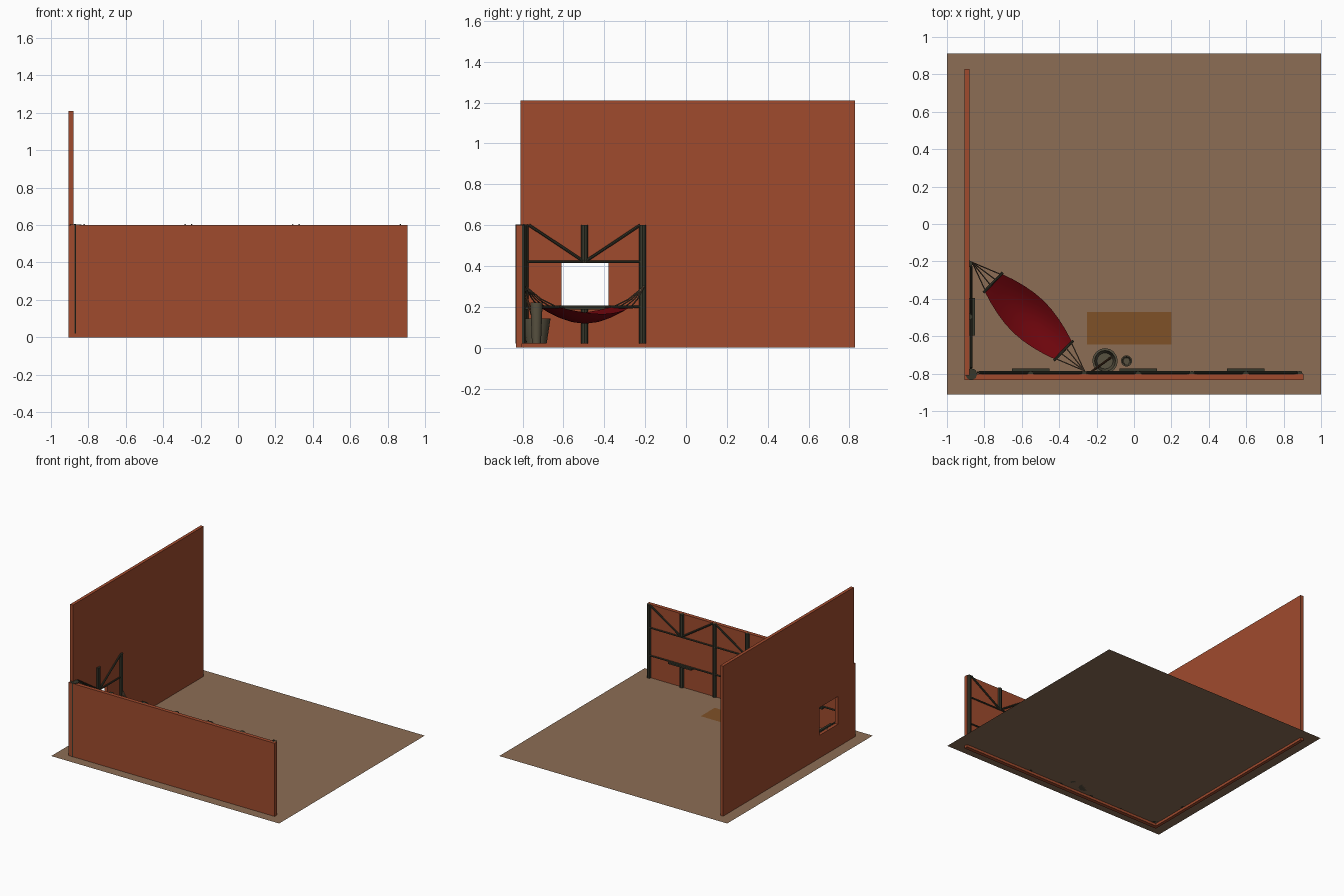
import bpy, bmesh, math
from mathutils import Vector

cube = bpy.data.objects.get("Cube")
if cube:
    bpy.data.objects.remove(cube, do_unlink=True)


def material(name, r, g, b):
    """Make a flat material from 0-255 display values."""
    col = [(c / 255) ** 2.2 for c in (r, g, b)] + [1]
    m = bpy.data.materials.new(name)
    m.use_nodes = True
    m.diffuse_color = col
    m.node_tree.nodes["Principled BSDF"].inputs["Base Color"].default_value = col
    return m


CLAY = material("clay red", 158, 76, 49)
EARTH = material("earth brown", 139, 109, 85)
STRAW = material("straw brown", 126, 82, 44)
CLOTH = material("dark red cloth", 108, 13, 20)
TIMBER = material("dark timber", 58, 58, 47)
POT = material("grey clay", 88, 82, 66)
ROPE = material("rope brown", 98, 80, 64)
STICK = material("stick brown", 92, 62, 42)


def finish(name, bm, mat):
    mesh = bpy.data.meshes.new(name)
    bm.to_mesh(mesh)
    bm.free()
    mesh.materials.append(mat)
    ob = bpy.data.objects.new(name, mesh)
    bpy.context.collection.objects.link(ob)
    return ob


def box(name, lo, hi, mat):
    lo, hi = Vector(lo), Vector(hi)
    bm = bmesh.new()
    bmesh.ops.create_cube(bm, size=1)
    for v in bm.verts:
        v.co = (lo + hi) / 2 + v.co * (hi - lo)
    return finish(name, bm, mat)


def sheet(name, x0, x1, y0, y1, z, mat):
    bm = bmesh.new()
    bm.faces.new([bm.verts.new(p) for p in
                  ((x0, y0, z), (x1, y0, z), (x1, y1, z), (x0, y1, z))])
    return finish(name, bm, mat)


def rod(name, a, b, r, mat, sides=8):
    """Straight pole between two points."""
    a, b = Vector(a), Vector(b)
    bm = bmesh.new()
    bmesh.ops.create_cone(bm, cap_ends=True, segments=sides, radius1=r,
                          radius2=r, depth=(b - a).length)
    turn = (b - a).to_track_quat('Z', 'Y')
    for v in bm.verts:
        v.co = (a + b) / 2 + turn @ v.co
    return finish(name, bm, mat)


def lathe(name, x, y, profile, mat, sides=16):
    """Turn a radius/height profile around a vertical axis."""
    bm = bmesh.new()
    rings = []
    for r, z in profile:
        rings.append([bm.verts.new((x + r * math.cos(math.tau * i / sides),
                                    y + r * math.sin(math.tau * i / sides), z))
                      for i in range(sides)])
    for low, high in zip(rings, rings[1:]):
        for i in range(sides):
            j = (i + 1) % sides
            bm.faces.new((low[i], low[j], high[j], high[i]))
    bm.faces.new(rings[0][::-1])
    bm.faces.new(rings[-1])
    return finish(name, bm, mat)


GROUND, TOP, SILL, LINTEL = 0.02, 0.6, 0.2, 0.42

# Ground and mat
sheet("ground", -1, 1, -0.912, 0.912, GROUND, EARTH)
sheet("floor_mat", -0.25, 0.2, -0.645, -0.47, GROUND + 0.002, STRAW)

# Low front wall
box("front_wall", (-0.905, -0.833, 0), (0.905, -0.803, TOP), CLAY)

# Tall side wall with a window opening
ys, zs = (-0.81, -0.61, -0.38, 0.828), (0, SILL, LINTEL, 1.21)
bm = bmesh.new()
grid = [[bm.verts.new((-0.893, y, z)) for z in zs] for y in ys]
for i in range(3):
    for j in range(3):
        if (i, j) != (1, 1):
            bm.faces.new((grid[i][j], grid[i + 1][j], grid[i + 1][j + 1], grid[i][j + 1]))
side_wall = finish("side_wall", bm, CLAY)
solid = side_wall.modifiers.new("thickness", 'SOLIDIFY')
solid.thickness = 0.025
solid.offset = 0


def bay(name, a, b, inward):
    """One timber bay between two posts: rails, braces, king post, sill prop."""
    a, b, inward = Vector(a), Vector(b), Vector(inward)
    mid = (a + b) / 2
    along = (b - a).normalized()

    def at(p, z):
        return (p.x, p.y, z)

    rod(name + "_post", at(b, GROUND), at(b, TOP), 0.017, TIMBER)
    rod(name + "_king_post", at(mid, LINTEL), at(mid, TOP), 0.017, TIMBER)
    rod(name + "_sill_prop", at(mid, GROUND), at(mid, SILL), 0.017, TIMBER)
    face = inward * 0.008
    for label, z in (("lower", SILL), ("upper", LINTEL)):
        rod(name + "_" + label + "_rail", at(a + face, z), at(b + face, z), 0.006, TIMBER)
    for label, end, side in (("first", a, 1), ("second", b, -1)):
        rod(name + "_" + label + "_brace", at(mid + face, LINTEL),
            at(end + along * side * 0.012 + face, TOP), 0.007, TIMBER)
    # Small shelf resting on the prop
    c1 = mid - along * 0.1
    c2 = mid + along * 0.1 + inward * 0.03
    box(name + "_shelf", (min(c1.x, c2.x), min(c1.y, c2.y), SILL - 0.012),
        (max(c1.x, c2.x), max(c1.y, c2.y), SILL), TIMBER)


# Timber frame: corner post, three front bays, one side bay
rod("corner_post", (-0.87, -0.803, GROUND), (-0.87, -0.803, TOP + 0.004), 0.032, TIMBER)
for n in range(3):
    x = -0.84 + 0.575 * n
    bay("front_bay_%d" % (n + 1), (x, -0.802, 0), (x + 0.575, -0.802, 0), (0, 1, 0))
bay("side_bay", (-0.879, -0.78, 0), (-0.879, -0.213, 0), (1, 0, 0))

# Hammock cloth: wide and sagging in the middle
start, end = Vector((-0.865, -0.205, 0.3)), Vector((-0.265, -0.785, 0.3))
centre = (start + end) / 2
centre.z = 0
run = (end - start).normalized()
across = Vector((-run.y, run.x, 0))
HALF, LONG, WIDE = 0.262, 8, 8


def cloth_point(s, w):
    """s runs along, w across, both from -1 to 1."""
    swell = 1 - abs(s) ** 1.8
    z = 0.2 - 0.035 * swell - (0.008 + 0.04 * swell) * (1 - w * w)
    return centre + run * s * HALF + across * w * (0.065 + 0.053 * swell) + Vector((0, 0, z))


bm = bmesh.new()
net = [[bm.verts.new(cloth_point(2 * i / LONG - 1, 2 * j / WIDE - 1))
        for j in range(WIDE + 1)] for i in range(LONG + 1)]
for i in range(LONG):
    for j in range(WIDE):
        bm.faces.new((net[i][j], net[i + 1][j], net[i + 1][j + 1], net[i][j + 1]))
finish("hammock_cloth", bm, CLOTH)

# Hammock spreader bars and ropes
for label, s, anchor in (("back", -1, start), ("front", 1, end)):
    hub = centre + run * s * HALF + Vector((0, 0, 0.2))
    rod("hammock_%s_bar" % label, hub - across * 0.075, hub + across * 0.075, 0.007, TIMBER)
    for k in (-1, -0.33, 0.33, 1):
        foot = hub + across * 0.06 * k
        sag = (foot + anchor) / 2 - Vector((0, 0, 0.012))
        rod("hammock_%s_rope_lower" % label, foot, sag, 0.0035, ROPE, 6)
        rod("hammock_%s_rope_upper" % label, sag, anchor, 0.0035, ROPE, 6)

# Open flared tub and tall jar
lathe("wide_tub", -0.155, -0.732, ((0.05, GROUND), (0.068, 0.137), (0.068, 0.142),
                                   (0.056, 0.142), (0.043, 0.035)), POT)
lathe("tall_jar", -0.04, -0.732, ((0.022, GROUND), (0.03, 0.217), (0.03, 0.222),
                                  (0.023, 0.222), (0.017, 0.035)), POT)

# Stick leaning from the tub to the wall
rod("leaning_stick", (-0.125, -0.715, 0.04), (-0.235, -0.795, 0.29), 0.006, STICK)

for ob in bpy.context.scene.objects:
    ob.select_set(ob.name in ("hammock_cloth", "wide_tub", "tall_jar"))
    if ob.select_get():
        bpy.context.view_layer.objects.active = ob
bpy.ops.object.shade_smooth_by_angle(angle=math.radians(30))
